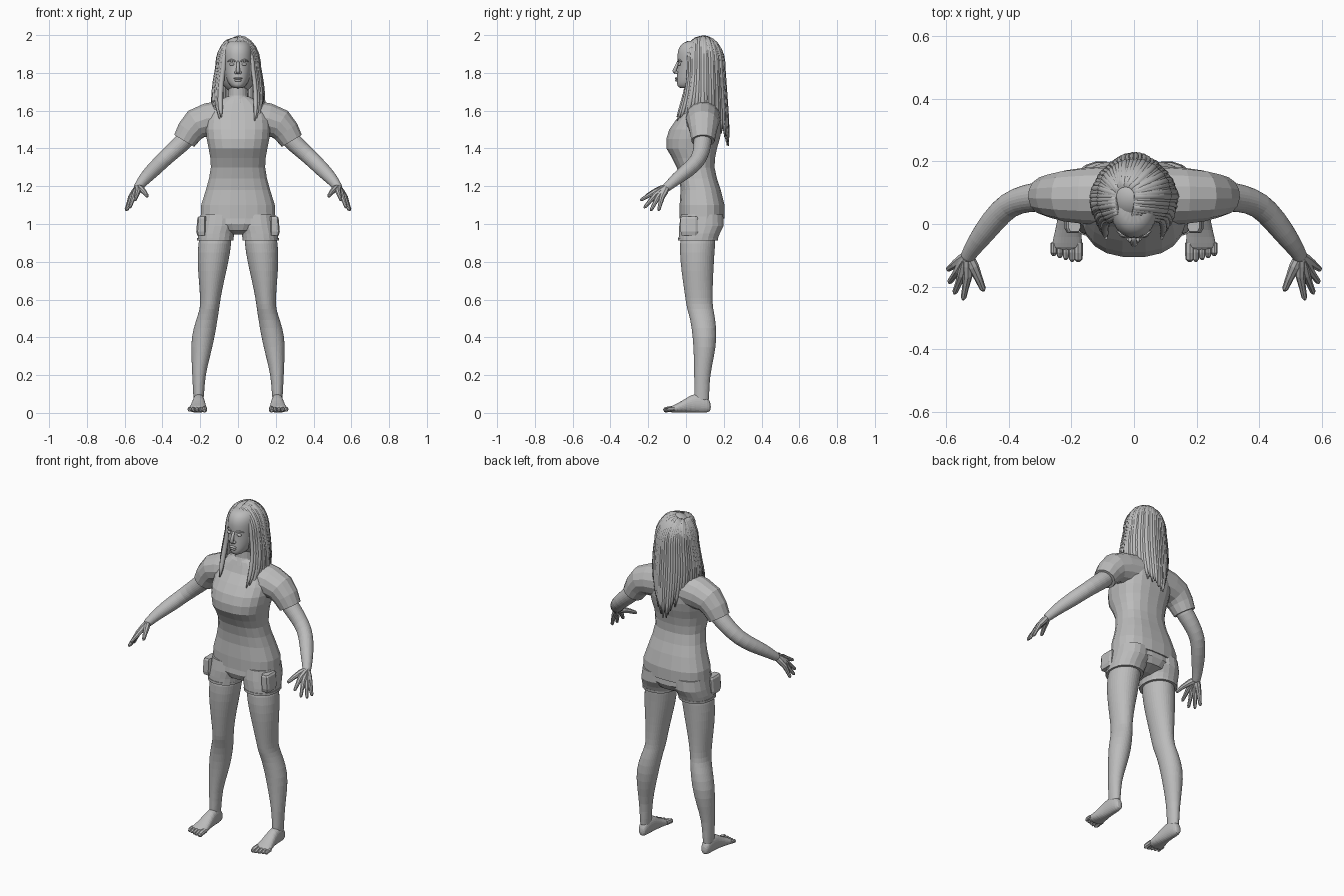
import bpy, bmesh, math, random
from mathutils import Vector

random.seed(4)
if "Cube" in bpy.data.objects:
    bpy.data.objects.remove(bpy.data.objects["Cube"])

grey = bpy.data.materials.new("plain grey")
grey.use_nodes = True
grey.diffuse_color = (.5, .5, .5, 1)
grey.node_tree.nodes["Principled BSDF"].inputs["Base Color"].default_value = (.5, .5, .5, 1)


def finish(bm, name, mirror=False, subdivide=0, smooth=False):
    """Turn a bmesh into a named object with its modifiers."""
    bmesh.ops.recalc_face_normals(bm, faces=bm.faces[:])
    mesh = bpy.data.meshes.new(name)
    bm.to_mesh(mesh)
    bm.free()
    mesh.materials.append(grey)
    if smooth:
        mesh.shade_smooth()
    obj = bpy.data.objects.new(name, mesh)
    bpy.context.collection.objects.link(obj)
    if subdivide:
        obj.modifiers.new("rounding", 'SUBSURF').levels = subdivide
        obj.modifiers["rounding"].render_levels = subdivide
    if mirror:
        obj.modifiers.new("other side", 'MIRROR').use_mirror_merge = False
    return obj


def skin_rings(bm, rings):
    """Bridge closed rings of points with quads and cap both ends."""
    loops = [[bm.verts.new(p) for p in ring] for ring in rings]
    count = len(loops[0])
    for low, high in zip(loops, loops[1:]):
        for i in range(count):
            j = (i + 1) % count
            bm.faces.new((low[i], low[j], high[j], high[i]))
    bm.faces.new(loops[0])
    bm.faces.new(loops[-1])


def loft(name, sections, axis="z", sides=20, power=.9, **options):
    """Loft rounded sections, each: place on axis, then low/high on both cross axes."""
    rings = []
    for place, u_low, u_high, v_low, v_high in sections:
        ring = []
        for i in range(sides):
            a = math.tau * (i + .5) / sides
            c, s = math.cos(a), math.sin(a)
            c = math.copysign(abs(c) ** power, c)
            s = math.copysign(abs(s) ** power, s)
            u = (u_low + u_high) / 2 + c * (u_high - u_low) / 2
            v = (v_low + v_high) / 2 + s * (v_high - v_low) / 2
            ring.append((u, v, place) if axis == "z" else (u, place, v))
        rings.append(ring)
    bm = bmesh.new()
    skin_rings(bm, rings)
    return finish(bm, name, **options)


def symmetric(sections):
    return [(z, -half, half, front, back) for z, half, front, back in sections]


def add_tube(bm, points, radii, sides=10):
    """Round tube along a path, keeping its ring from twisting."""
    points = [Vector(p) for p in points]
    last = len(points) - 1
    side, old = None, None
    rings = []
    for i, p in enumerate(points):
        along = (points[min(i + 1, last)] - points[max(i - 1, 0)]).normalized()
        if side is None:
            side = along.orthogonal().normalized()
        else:
            side = old.rotation_difference(along) @ side
        old = along
        other = along.cross(side)
        turns = [math.tau * k / sides for k in range(sides)]
        rings.append([p + (side * math.cos(a) + other * math.sin(a)) * radii[i] for a in turns])
    skin_rings(bm, rings)


def tube(name, points, radii, sides=10, **options):
    bm = bmesh.new()
    add_tube(bm, points, radii, sides)
    return finish(bm, name, **options)


def ellipsoid(name, centre, size, detail=12, **options):
    bm = bmesh.new()
    bmesh.ops.create_uvsphere(bm, u_segments=detail * 2, v_segments=detail, radius=1)
    for v in bm.verts:
        v.co = Vector([c + a * s for a, s, c in zip(v.co, size, centre)])
    return finish(bm, name, smooth=True, **options)


# Shirt: body and short sleeves
loft("shirt", symmetric([
    (1.03, .2, -.035, .205), (1.1, .197, -.035, .205), (1.18, .172, -.03, .185),
    (1.24, .155, -.035, .165), (1.3, .145, -.05, .152), (1.35, .148, -.075, .155),
    (1.4, .157, -.105, .165), (1.45, .167, -.106, .18), (1.5, .172, -.09, .19),
    (1.55, .17, -.055, .19), (1.6, .16, -.015, .18), (1.635, .13, .0, .17),
    (1.66, .09, .01, .15), (1.675, .06, .02, .13)]), power=.82)
tube("sleeve",
     [(.08, .09, 1.56), (.16, .09, 1.55), (.22, .09, 1.53), (.255, .09, 1.49), (.285, .09, 1.44)],
     [.095, .09, .082, .072, .062], sides=14, mirror=True)

# Shorts: seat, legs, turned hems and side pockets
loft("shorts_seat", symmetric([
    (.945, .04, .02, .12), (.965, .12, -.02, .18), (1.0, .19, -.035, .2), (1.08, .19, -.025, .195)]))
loft("shorts_leg", [
    (.915, .024, .214, -.04, .166), (.95, .018, .213, -.039, .18),
    (.99, .004, .207, -.037, .2), (1.05, .0, .197, -.028, .198)], mirror=True)
loft("shorts_hem", [
    (.912, .023, .217, -.043, .169), (.926, .022, .217, -.043, .171)], mirror=True)
loft("shorts_pocket", [
    (.94, .17, .217, -.025, .06), (.96, .17, .222, -.03, .065),
    (1.03, .17, .216, -.03, .065), (1.04, .17, .209, -.025, .06)], sides=8, power=.4, mirror=True)

# Legs
loft("leg", [
    (.04, .184, .236, .04, .122), (.1, .179, .237, .044, .123), (.2, .173, .243, .043, .127),
    (.3, .147, .247, .041, .15), (.4, .123, .25, .036, .165), (.5, .107, .22, .022, .156),
    (.55, .099, .202, .004, .144), (.6, .093, .2, -.003, .141), (.7, .073, .208, -.018, .143),
    (.8, .049, .216, -.031, .149), (.9, .033, .213, -.036, .155), (.98, .03, .195, -.02, .165)],
    power=1, subdivide=1, mirror=True)

# Feet and toes
loft("foot", [
    (.132, .192, .224, .012, .05), (.115, .182, .235, .0, .085), (.075, .177, .24, .0, .105),
    (.03, .174, .242, .0, .1), (-.02, .168, .252, .0, .064), (-.065, .163, .264, .0, .042),
    (-.085, .166, .262, .003, .032)], axis="y", sides=14, subdivide=1, mirror=True)
toes = bmesh.new()
for i in range(5):
    x = .178 + i * .0195
    thick = .015 if i == 0 else .0105
    tip = -.119 + .006 * max(0, i - 1)
    add_tube(toes, [(x, -.06, .022), (x, -.09, .02), (x, tip + .008, .015), (x, tip, .012)],
             [thick, thick, thick * .95, thick * .5], sides=8)
finish(toes, "toes", mirror=True)

# Arms
tube("arm",
     [(.25, .09, 1.48), (.285, .089, 1.44), (.34, .083, 1.39), (.4, .065, 1.335),
      (.45, .01, 1.285), (.495, -.05, 1.24), (.525, -.093, 1.2), (.535, -.115, 1.185)],
     [.05, .05, .046, .042, .041, .034, .025, .024], sides=14, subdivide=1, mirror=True)

# Hands: each finger runs from the wrist through its knuckle to its tip
wrist = Vector((.53, -.1, 1.195))
fingers = [
    ((.53, -.165, 1.17), (.545, -.242, 1.125)),
    ((.548, -.162, 1.155), (.573, -.222, 1.085)),
    ((.56, -.147, 1.145), (.59, -.187, 1.07)),
    ((.568, -.128, 1.14), (.594, -.145, 1.07))]
hand = bmesh.new()
for knuckle, tip in fingers:
    knuckle, tip = Vector(knuckle), Vector(tip)
    path = [wrist, wrist.lerp(knuckle, .5), knuckle, knuckle.lerp(tip, .5), knuckle.lerp(tip, .9), tip]
    add_tube(hand, path, [.017, .018, .015, .011, .009, .004], sides=8)
add_tube(hand, [wrist, (.513, -.135, 1.185), (.495, -.175, 1.168), (.482, -.207, 1.15), (.48, -.212, 1.143)],
         [.017, .018, .013, .01, .005], sides=8)
finish(hand, "hand", mirror=True)

# Neck and head
loft("neck", symmetric([
    (1.64, .066, .0, .145), (1.68, .053, .018, .13), (1.73, .05, .02, .13), (1.78, .05, .02, .13)]), power=1)
loft("head", symmetric([
    (1.718, .022, -.03, .03), (1.728, .038, -.047, .07), (1.75, .055, -.05, .11),
    (1.78, .067, -.049, .15), (1.81, .074, -.047, .17), (1.85, .079, -.044, .18),
    (1.9, .082, -.049, .185), (1.94, .076, -.038, .175), (1.975, .05, -.004, .14)]),
    power=.95, subdivide=1, smooth=True)

# Face
tube("nose", [(0, -.04, 1.86), (0, -.052, 1.835), (0, -.061, 1.81), (0, -.054, 1.798)],
     [.007, .008, .012, .008], smooth=True)
ellipsoid("nostril_wing", (.011, -.05, 1.802), (.008, .01, .008), detail=6, mirror=True)
ellipsoid("upper_lip", (0, -.049, 1.771), (.024, .01, .006), detail=6)
ellipsoid("lower_lip", (0, -.048, 1.76), (.02, .01, .007), detail=6)
ellipsoid("eye", (.032, -.035, 1.846), (.015, .009, .008), detail=8, mirror=True)
tube("eyebrow", [(.014, -.041, 1.862), (.035, -.037, 1.868), (.054, -.023, 1.861)],
     [.005, .006, .003], sides=6, mirror=True)

# Hair: a cap under long strands that fan out from the parting
ellipsoid("hair_cap", (0, .09, 1.84), (.108, .107, .152))
hair = bmesh.new()
strands = 44
for i in range(strands):
    turn = math.radians(46 + (360 - 92) * i / (strands - 1))
    s, c = math.sin(turn), math.cos(turn)
    front, back = max(0, c), max(0, -c)
    path = []
    # over the crown
    for step in range(6):
        out = math.sin(math.radians(14 + step * 14))
        x = .107 * s * out - .035 * (1 - out)
        y = -.107 * c * out - .07 * front * (1 - out)
        height = math.sqrt(max(0, 1 - (x * x + y * y) / .107 ** 2))
        path.append((x, .09 + y, 1.84 + .145 * height))
    # hanging down to uneven ends
    end = 1.56 - .13 * back ** 2 + random.uniform(-.025, .025)
    for step in range(7):
        t = step / 6
        x = s * (.108 + .022 * math.sin(t * 2.4)) * (1 - .35 * back * t * t)
        y = .09 - c * (.107 + .028 * t * back) - .09 * front * t * t
        path.append((x, y, 1.83 + (end - 1.83) * t))
    thick = random.uniform(.011, .015)
    radii = [thick] * (len(path) - 2) + [thick * .8, thick * .25]
    add_tube(hair, path, radii, sides=8)
finish(hair, "hair_strands", smooth=True)
